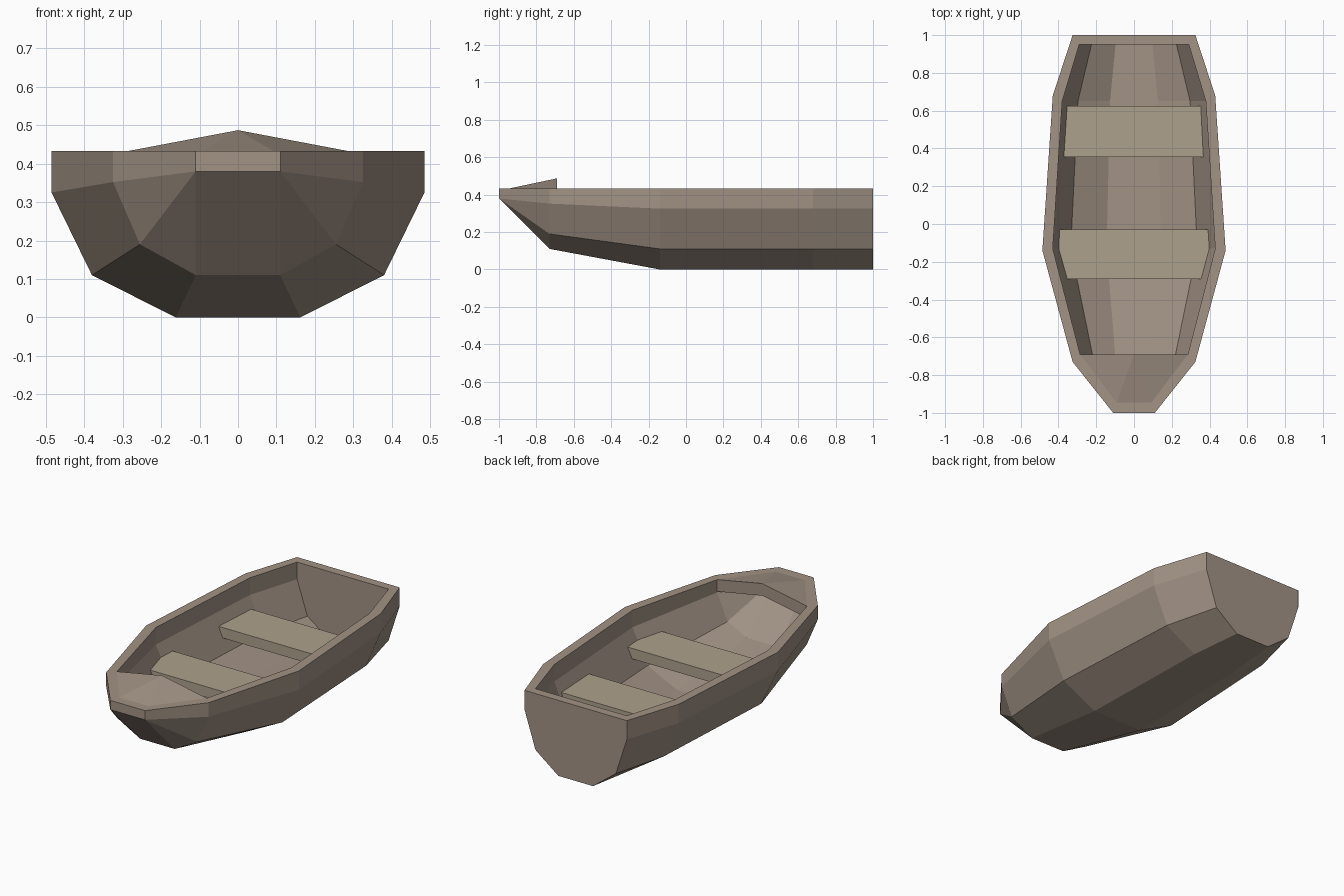
import bpy, bmesh

if "Cube" in bpy.data.objects:
    bpy.data.objects.remove(bpy.data.objects["Cube"])

TOP = 0.433


def material(name, rgb):
    m = bpy.data.materials.new(name)
    m.diffuse_color = (*rgb, 1)
    m.use_nodes = True
    m.node_tree.nodes["Principled BSDF"].inputs["Base Color"].default_value = m.diffuse_color
    return m


HULL = material("hull_wood", (0.36, 0.29, 0.235))
SEAT = material("seat_wood", (0.42, 0.355, 0.265))


def finish(bm, name, mat):
    bmesh.ops.remove_doubles(bm, verts=bm.verts, dist=0.0005)
    bmesh.ops.recalc_face_normals(bm, faces=bm.faces)
    me = bpy.data.meshes.new(name)
    bm.to_mesh(me)
    bm.free()
    me.materials.append(mat)
    ob = bpy.data.objects.new(name, me)
    bpy.context.collection.objects.link(ob)
    return ob


# Half sections from bow to stern: y, then (x, z) from rim to keel
bow = [(0.11, TOP)] + [(0.11, 0.38)] * 3
outer = [
    (-1.0, bow),
    (-0.73, [(0.325, TOP), (0.325, 0.352), (0.255, 0.19), (0.11, 0.11)]),
    (-0.14, [(0.485, TOP), (0.485, 0.325), (0.38, 0.11), (0.162, 0)]),
    (0.68, [(0.43, TOP), (0.43, 0.325), (0.337, 0.11), (0.143, 0)]),
    (1.0, [(0.325, TOP), (0.325, 0.325), (0.255, 0.11), (0.11, 0)]),
]
inner = [
    (-0.945, [(0.092, TOP)] + [(0.092, 0.395)] * 3),
    (-0.69, [(0.285, TOP), (0.285, 0.36), (0.22, 0.21), (0.1, 0.15)]),
    (-0.13, [(0.43, TOP), (0.43, 0.335), (0.335, 0.14), (0.145, 0.05)]),
    (0.65, [(0.38, TOP), (0.38, 0.335), (0.297, 0.14), (0.127, 0.05)]),
    (0.95, [(0.29, TOP), (0.29, 0.335), (0.225, 0.14), (0.098, 0.05)]),
]


def skin(bm, stations):
    rows = []
    for y, half in stations:
        pts = [(-x, z) for x, z in half] + [(x, z) for x, z in reversed(half)]
        rows.append([bm.verts.new((x, y, z)) for x, z in pts])
    for a, b in zip(rows, rows[1:]):
        for j in range(7):
            bm.faces.new((a[j], a[j + 1], b[j + 1], b[j]))
    bm.faces.new(rows[0])
    bm.faces.new(rows[-1])
    return [r[0] for r in rows] + [r[-1] for r in reversed(rows)]


# Hull: outer skin, inner skin, flat rim between them
bm = bmesh.new()
o, i = skin(bm, outer), skin(bm, inner)
for k in range(len(o)):
    n = (k + 1) % len(o)
    bm.faces.new((o[k], o[n], i[n], i[k]))
finish(bm, "hull", HULL)


def prism(name, top, bottom, mat, fans):
    bm = bmesh.new()
    t = [bm.verts.new(p) for p in top]
    b = [bm.verts.new(p) for p in bottom]
    for f in fans:
        bm.faces.new([t[k] for k in f])
        bm.faces.new([b[k] for k in reversed(f)])
    for k in range(len(t)):
        n = (k + 1) % len(t)
        bm.faces.new((t[k], b[k], b[n], t[n]))
    finish(bm, name, mat)


# Peaked bow deck
def deck_ring(side, drop, front_z):
    return [(-0.092 - side, -0.945, front_z), (0.092 + side, -0.945, front_z),
            (0.285 + side, -0.69, TOP - drop), (0, -0.69, 0.487 - drop),
            (-0.285 - side, -0.69, TOP - drop)]


prism("bow_deck", deck_ring(0, 0, TOP), deck_ring(0.01, 0.07, 0.39), HULL,
      [(0, 1, 3), (1, 2, 3), (4, 0, 3)])


# Seats, cut to the width of the inner wall
def wall(y, z):
    def at(half):
        for (x0, z0), (x1, z1) in zip(half, half[1:]):
            if z1 <= z <= z0 and z0 > z1:
                return x0 + (x1 - x0) * (z0 - z) / (z0 - z1)
    for (y0, a), (y1, b) in zip(inner, inner[1:]):
        if y0 <= y <= y1:
            f = (y - y0) / (y1 - y0)
            return at([(p[0] + (q[0] - p[0]) * f, p[1] + (q[1] - p[1]) * f)
                       for p, q in zip(a, b)])


def seat(name, ys, z):
    def ring(h):
        right = [(wall(y, h) + 0.004, y, h) for y in ys]
        return right + [(-x, y, h) for x, y, h in reversed(right)]
    prism(name, ring(z), ring(z - 0.06), SEAT, [tuple(range(2 * len(ys)))])


seat("front_seat", [-0.29, -0.13, -0.03], 0.27)
seat("rear_seat", [0.355, 0.625], 0.27)
